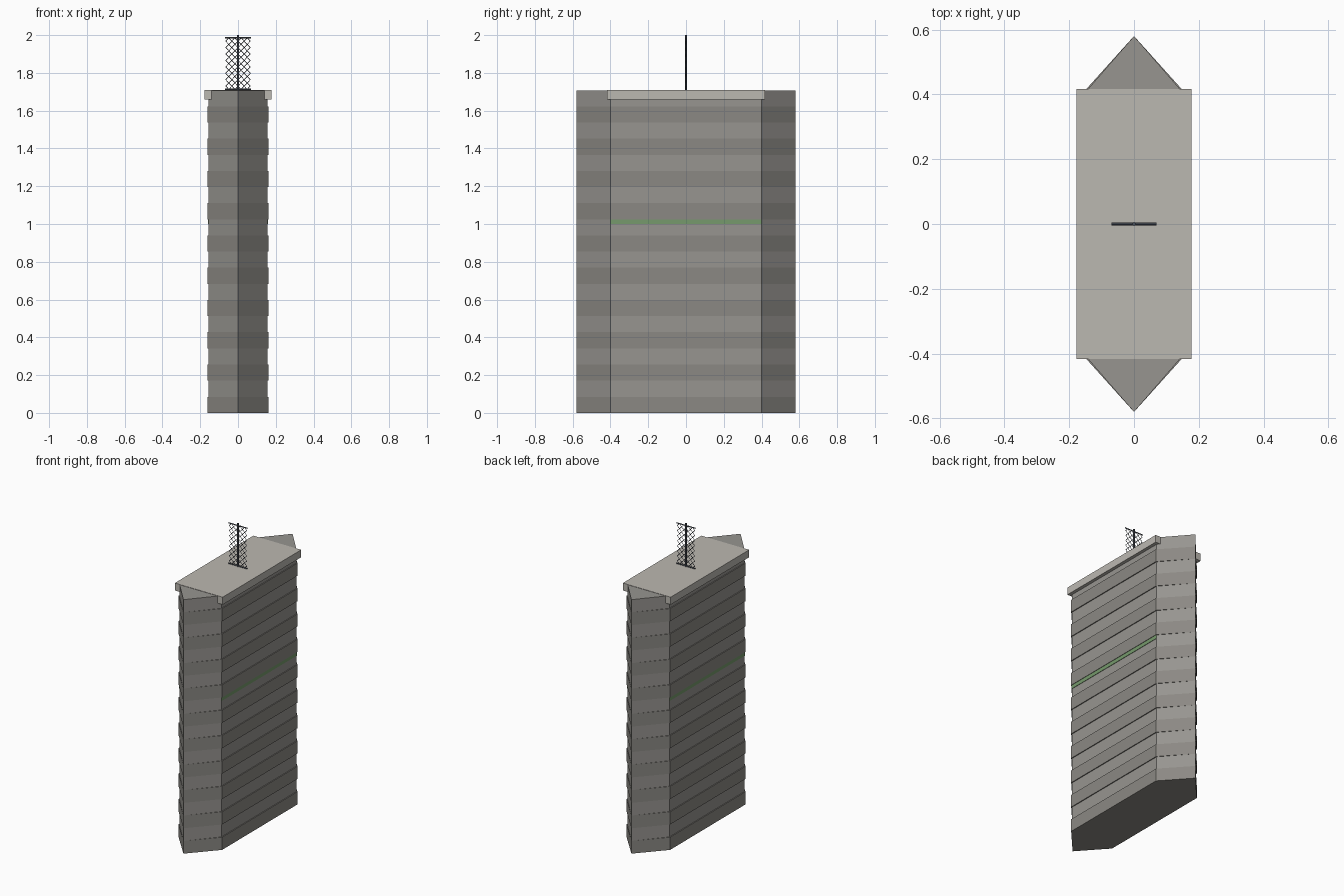
import bpy, bmesh
from mathutils import Vector

if "Cube" in bpy.data.objects:
    bpy.data.objects.remove(bpy.data.objects["Cube"])


def material(name, rgb):
    m = bpy.data.materials.new(name)
    m.diffuse_color = (*rgb, 1)
    m.use_nodes = True
    m.node_tree.nodes["Principled BSDF"].inputs["Base Color"].default_value = m.diffuse_color
    return m


stone_dark = material("stone_dark", (0.26, 0.25, 0.23))
stone_light = material("stone_light", (0.31, 0.30, 0.28))
cap_stone = material("cap_stone", (0.50, 0.48, 0.44))
algae = material("algae", (0.18, 0.32, 0.15))
iron = material("iron", (0.07, 0.08, 0.10))


def finish(name, bm, mat):
    bmesh.ops.recalc_face_normals(bm, faces=bm.faces[:])
    me = bpy.data.meshes.new(name)
    bm.to_mesh(me)
    bm.free()
    me.materials.append(mat)
    ob = bpy.data.objects.new(name, me)
    bpy.context.collection.objects.link(ob)
    return ob


def prism(name, outline, z0, z1, mat):
    bm = bmesh.new()
    base = bm.faces.new([bm.verts.new((x, y, z0)) for x, y in outline])
    top = bmesh.ops.extrude_face_region(bm, geom=[base], use_keep_orig=True)["geom"]
    bmesh.ops.translate(bm, verts=[v for v in top if isinstance(v, bmesh.types.BMVert)],
                        vec=(0, 0, z1 - z0))
    return finish(name, bm, mat)


def box(name, hx, hy, z0, z1, mat):
    return prism(name, [(-hx, -hy), (hx, -hy), (hx, hy), (-hx, hy)], z0, z1, mat)


def add_rod(bm, a, b, r, sides=4):
    a, b = Vector(a), Vector(b)
    d = b - a
    new = bmesh.ops.create_cone(bm, cap_ends=True, segments=sides, radius1=r,
                                radius2=r, depth=d.length)["verts"]
    rot = d.to_track_quat('Z', 'Y').to_matrix()
    for v in new:
        v.co = rot @ v.co + (a + b) / 2


# Pointed pier shaft: alternating wide and narrow stone courses
COURSES, TOP = 20, 1.708
step = TOP / COURSES
for i in range(COURSES):
    hx = 0.156 if i % 2 else 0.162
    plan = [(0, -0.58), (hx, -0.40), (hx, 0.40), (0, 0.58), (-hx, 0.40), (-hx, -0.40)]
    prism(f"stone_course_{i + 1}", plan, i * step, (i + 1) * step,
          stone_light if i % 2 else stone_dark)

# Cap slab and waterline stain
box("cap_slab", 0.178, 0.417, 1.66, 1.71, cap_stone)
box("waterline_band", 0.159, 0.40, 1.0, 1.025, algae)

# Railing panel: post and two rails
Z0, Z1, HALF = 1.713, 1.985, 0.07
bm = bmesh.new()
add_rod(bm, (0, 0, 1.70), (0, 0, 2.0), 0.006, 8)
finish("railing_post", bm, iron)
bm = bmesh.new()
for z in (Z0, Z1):
    add_rod(bm, (-HALF, 0, z), (HALF, 0, z), 0.004)
finish("railing_rails", bm, iron)

# Diamond lattice made of crossing zigzags
bm = bmesh.new()
COLS, ROWS = 8, 16
w, h = 2 * 0.065 / COLS, (Z1 - Z0) / ROWS
for c in range(COLS):
    for r in range(ROWS):
        x, z = -0.065 + c * w, Z0 + r * h
        xa, xb = (x, x + w) if (c + r) % 2 else (x + w, x)
        add_rod(bm, (xa, 0, z), (xb, 0, z + h), 0.0018)
finish("railing_lattice", bm, iron)
